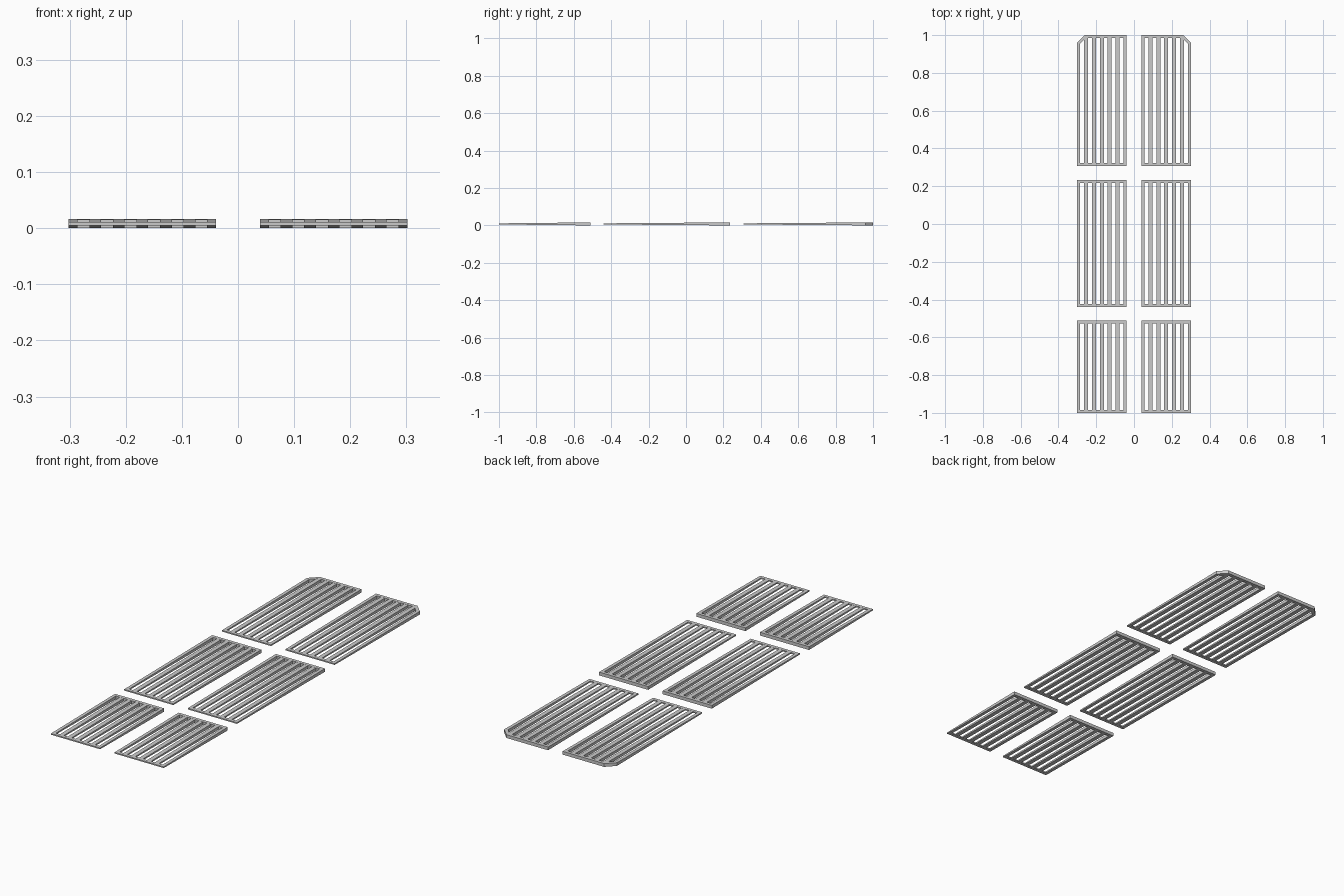
import bpy, bmesh

if "Cube" in bpy.data.objects:
    bpy.data.objects.remove(bpy.data.objects["Cube"])

X0, X1 = 0.039, 0.302      # inner and outer edge of the right column
FRAME, SLAT, N = 0.016, 0.021, 5
CH = 0.04                  # corner chamfer of the rear panels
T_REAR, T_FRONT = 0.016, 0.006
ROWS = [("front", -1.0, -0.51, False),
        ("middle", -0.44, 0.234, False),
        ("rear", 0.308, 1.0, True)]


def half(y, y0, y1):
    # panels taper gently from the thick rear to the thin front
    f = (y - y0) / (y1 - y0)
    return (T_FRONT + (T_REAR - T_FRONT) * f) / 2


def outline(inset, y0, y1, cut):
    # plan of the panel, optionally with its outer rear corner cut
    a, b, c, d = X0 + inset, X1 - inset, y0 + inset, y1 - inset
    k = CH - 0.586 * inset
    corner = [(b, d - k), (b - k, d)] if cut else [(b, d)]
    return [(a, c), (b, c)] + corner + [(a, d)]


def panel(name, y0, y1, cut, side):
    bm = bmesh.new()

    def ring(pts, s):
        return [bm.verts.new((x * side, y, T_REAR / 2 + s * half(y, y0, y1)))
                for x, y in pts]

    # hollow frame
    out, inn = outline(0, y0, y1, cut), outline(FRAME, y0, y1, cut)
    ot, ob, it, ib = ring(out, 1), ring(out, -1), ring(inn, 1), ring(inn, -1)
    n = len(out)
    for i in range(n):
        j = (i + 1) % n
        for p, q in ((ot, it), (it, ib), (ib, ob), (ob, ot)):
            bm.faces.new((p[i], p[j], q[j], q[i]))

    # lengthwise slats with equal gaps
    gap = (X1 - X0 - 2 * FRAME - N * SLAT) / (N + 1)
    for i in range(N):
        xa = X0 + FRAME + gap + i * (SLAT + gap)
        xb = xa + SLAT
        e = FRAME * 0.8
        pts = [(xa, y0 + e), (xb, y0 + e), (xb, y1 - e), (xa, y1 - e)]
        t, b = ring(pts, 0.95), ring(pts, -0.95)
        bm.faces.new(t)
        bm.faces.new(b[::-1])
        for k in range(4):
            m = (k + 1) % 4
            bm.faces.new((t[k], b[k], b[m], t[m]))

    bmesh.ops.recalc_face_normals(bm, faces=bm.faces)
    me = bpy.data.meshes.new(name)
    bm.to_mesh(me)
    bm.free()
    bpy.context.collection.objects.link(bpy.data.objects.new(name, me))


for row, y0, y1, cut in ROWS:
    for label, side in (("right", 1), ("left", -1)):
        panel(f"{row}_{label}_grate", y0, y1, cut, side)
